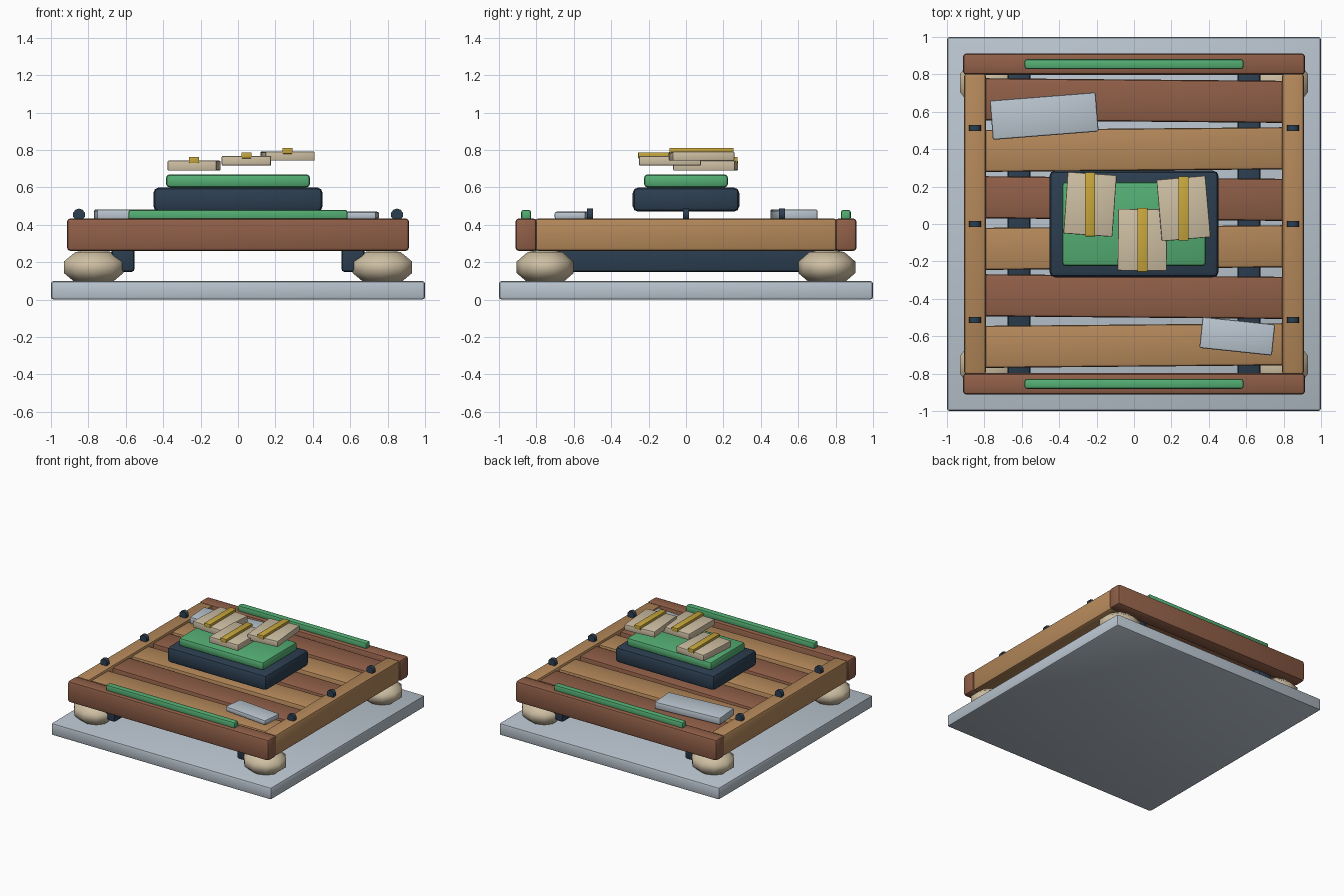
import bpy
import math

cube = bpy.data.objects.get("Cube")
if cube:
    bpy.data.objects.remove(cube, do_unlink=True)


def material(name, rgb):
    """Flat material from a display colour, converted to linear."""
    lin = [((c / 255 + 0.055) / 1.055) ** 2.4 for c in rgb] + [1.0]
    m = bpy.data.materials.new(name)
    m.use_nodes = True
    m.diffuse_color = lin
    m.node_tree.nodes["Principled BSDF"].inputs["Base Color"].default_value = lin
    return m


stone = material("pale_grey", (186, 197, 207))
dark_wood = material("dark_wood", (144, 95, 72))
light_wood = material("light_wood", (180, 136, 90))
navy = material("navy", (44, 62, 80))
green = material("green", (84, 174, 115))
tan = material("tan", (206, 191, 163))
gold = material("gold", (200, 167, 60))


def finish(name, mat):
    ob = bpy.context.object
    ob.name = name
    ob.data.name = name
    ob.data.materials.append(mat)
    return ob


def block(name, mat, centre, size, z, turn=0, bevel=0.01):
    """Rounded box: centre (x, y), size (x, y), z = (bottom, top), turn in degrees."""
    bpy.ops.mesh.primitive_cube_add(size=1, location=(*centre, sum(z) / 2))
    ob = finish(name, mat)
    ob.scale = (*size, z[1] - z[0])
    bpy.ops.object.transform_apply(location=False, rotation=False, scale=True)
    ob.rotation_euler.z = math.radians(turn)
    mod = ob.modifiers.new("rounding", "BEVEL")
    mod.width = bevel
    mod.segments = 2
    bpy.ops.object.modifier_apply(modifier=mod.name)
    bpy.ops.object.shade_smooth_by_angle(angle=math.radians(35))
    return ob


# Ground slab
block("ground_slab", stone, (0, 0), (2, 2), (0, 0.1), bevel=0.015)

# Frame, rails, joists and floats
for side, name in ((-1, "front"), (1, "back")):
    block(name + "_beam", dark_wood, (0, side * 0.855), (1.83, 0.115), (0.26, 0.435), bevel=0.02)
    block(name + "_rail", green, (0, side * 0.855), (1.17, 0.052), (0.425, 0.48), bevel=0.012)

for side, name in ((-1, "right"), (1, "left")):
    block(name + "_beam", light_wood, (side * 0.85, 0), (0.118, 1.61), (0.26, 0.435), bevel=0.018)
    block(name + "_joist", navy, (side * 0.615, 0), (0.125, 1.62), (0.148, 0.31), bevel=0.018)
    # Cleats standing on the side beams
    for y in (-0.513, 0, 0.513):
        bpy.ops.mesh.primitive_cylinder_add(vertices=10, radius=0.033, depth=0.032,
                                            location=(side * 0.85, y, 0.454),
                                            rotation=(math.pi / 2, 0, 0))
        finish(name + "_cleat", navy)
        bpy.ops.object.shade_smooth_by_angle(angle=math.radians(40))
    # Rounded corner floats
    for end in (-1, 1):
        bpy.ops.mesh.primitive_uv_sphere_add(segments=10, ring_count=5, radius=1,
                                             location=(side * 0.772, end * 0.753, 0.173))
        ob = finish(name + "_float", tan)
        ob.scale = (0.176, 0.16, 0.1)
        bpy.ops.object.shade_smooth()

# Deck planks, alternating in colour and slightly skewed
for i in range(6):
    odd = i % 2
    block("deck_plank", light_wood if odd else dark_wood, (0, 0.66 - i * 0.262),
          (1.62, 0.225), (0.29, 0.415), turn=0.5 if odd else -0.5, bevel=0.015)

# Loose grey sheets
block("back_sheet", stone, (-0.48, 0.577), (0.567, 0.21), (0.425, 0.483), turn=4.5)
block("front_sheet", stone, (0.552, -0.6), (0.39, 0.167), (0.43, 0.47), turn=-6)

# Stacked centre blocks
block("centre_block", navy, (0, 0), (0.905, 0.57), (0.47, 0.6), bevel=0.03)
block("centre_pad", green, (0, 0), (0.77, 0.45), (0.6, 0.67), bevel=0.02)

# Strapped packs
packs = (
    ((-0.235, 0.105), (0.69, 0.743), -4),
    ((0.045, -0.085), (0.717, 0.768), -0.5),
    ((0.265, 0.083), (0.743, 0.792), 5),
)
for centre, z, turn in packs:
    block("pack", tan, centre, (0.262, 0.33), z, turn, bevel=0.006)
    block("pack_strap", gold, centre, (0.054, 0.342), (z[1] - 0.012, z[1] + 0.02), bevel=0.003)
